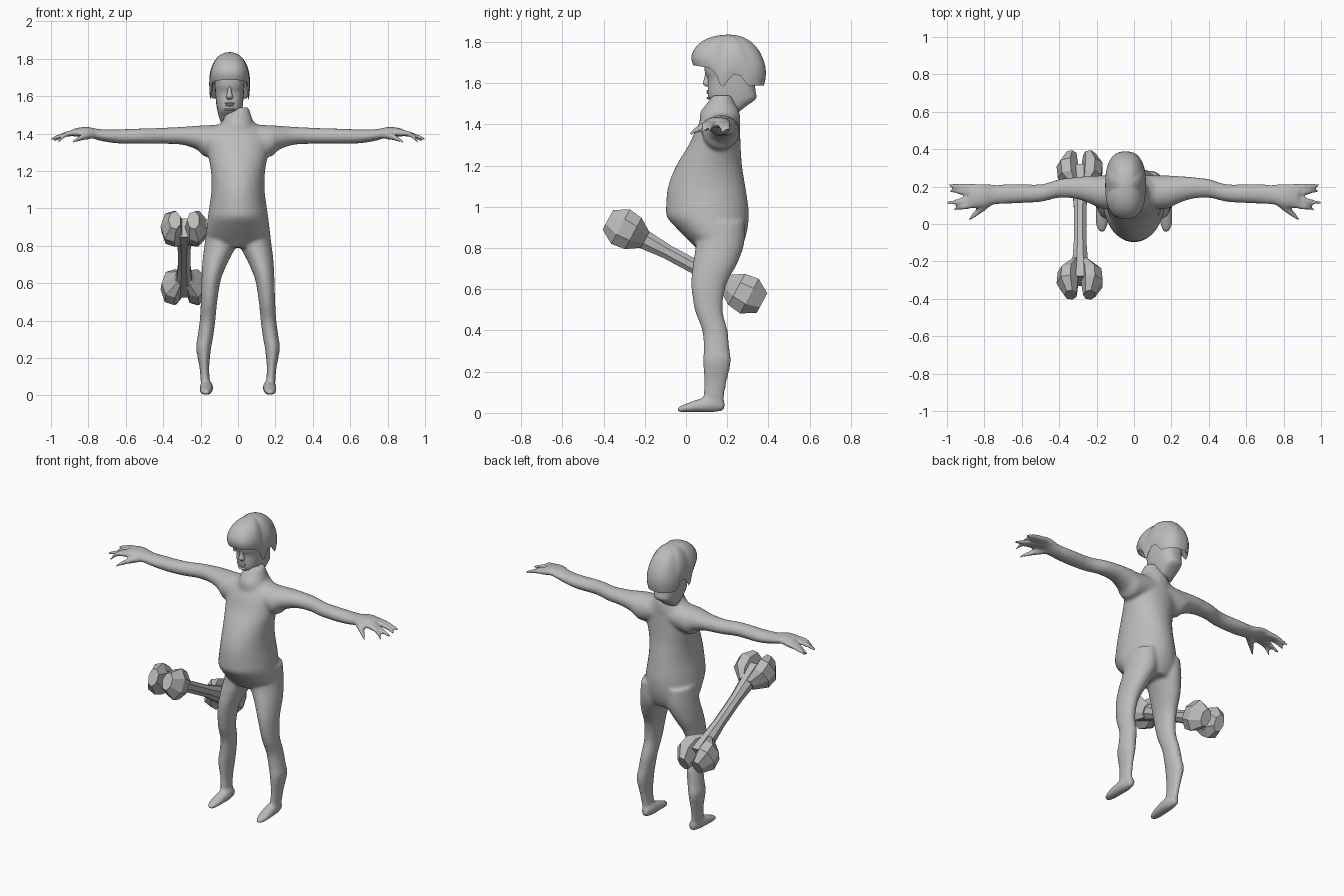
import bpy, bmesh, math
from mathutils import Vector

grey = bpy.data.materials.new("plain grey")
grey.diffuse_color = (0.5, 0.5, 0.5, 1)
X, Y, Z = Vector((1, 0, 0)), Vector((0, 1, 0)), Vector((0, 0, 1))


def spow(v, p):
    return math.copysign(abs(v) ** p, v)


def catmull(rings, steps):
    """Smoothly fill in extra rings between the given ones."""
    out = []
    for i in range(len(rings) - 1):
        p = [rings[max(0, min(len(rings) - 1, i + k))] for k in (-1, 0, 1, 2)]
        for s in range(steps):
            t = s / steps
            out.append([0.5 * (2 * b + (c - a) * t + (2 * a - 5 * b + 4 * c - d) * t * t
                               + (3 * b - a - 3 * c + d) * t ** 3) for a, b, c, d in zip(*p)])
    return out + [list(rings[-1])]


def skin(bm, loops):
    """Bridge loops of points and cap both ends."""
    vs = [[bm.verts.new(p) for p in loop] for loop in loops]
    n = len(vs[0])
    for a, b in zip(vs, vs[1:]):
        for i in range(n):
            bm.faces.new((a[i], a[(i + 1) % n], b[(i + 1) % n], b[i]))
    bm.faces.new(vs[0])
    bm.faces.new(vs[-1])


def loft(bm, rings, u, v, n=20, steps=4, power=1.0, side=1):
    """rings: (x, y, z, half size along u, half size along v)"""
    loops = []
    for x, y, z, a, b in (catmull(rings, steps) if steps > 1 else rings):
        loop = []
        for i in range(n):
            t = 2 * math.pi * (i + 0.5) / n
            p = Vector((x, y, z)) + u * a * spow(math.cos(t), power) + v * b * spow(math.sin(t), power)
            loop.append((p.x * side, p.y, p.z))
        loops.append(loop)
    skin(bm, loops)


def finish(bm, name, smooth=True, sharp=None):
    bmesh.ops.recalc_face_normals(bm, faces=bm.faces)
    for f in bm.faces:
        f.smooth = smooth
    me = bpy.data.meshes.new(name)
    bm.to_mesh(me)
    bm.free()
    me.materials.append(grey)
    ob = bpy.data.objects.new(name, me)
    bpy.context.collection.objects.link(ob)
    if sharp:
        bpy.ops.object.select_all(action='DESELECT')
        ob.select_set(True)
        bpy.context.view_layer.objects.active = ob
        bpy.ops.object.shade_smooth_by_angle(angle=math.radians(sharp))
    return ob


def upright(rows, x=0.0):
    """rows: (z, front y, back y, half width) -> rings"""
    return [(x, (f + b) / 2, z, w, (b - f) / 2) for z, f, b, w in rows]


# Body: torso, collar, limbs and hands fused into one skin
bm = bmesh.new()
loft(bm, upright([(0.79, 0.06, 0.26, 0.11), (0.84, 0.01, 0.285, 0.165), (0.90, -0.05, 0.30, 0.168),
                  (0.95, -0.092, 0.305, 0.162), (1.0, -0.097, 0.303, 0.155), (1.1, -0.087, 0.288, 0.142),
                  (1.2, -0.047, 0.272, 0.145), (1.3, 0.013, 0.265, 0.162), (1.38, 0.05, 0.262, 0.165),
                  (1.44, 0.085, 0.255, 0.12), (1.465, 0.11, 0.24, 0.07)]), X, Y, 32)
loft(bm, [(0, 0.165, 1.40, 0.12, 0.10), (0, 0.165, 1.46, 0.085, 0.095), (0, 0.17, 1.50, 0.07, 0.07),
          (0.01, 0.175, 1.54, 0.048, 0.045)], X, Y)
leg = [(0.085, 0.165, 0.93, 0.08, 0.12), (0.09, 0.165, 0.82, 0.088, 0.118), (0.12, 0.14, 0.72, 0.07, 0.107),
       (0.143, 0.11, 0.62, 0.052, 0.085), (0.155, 0.11, 0.50, 0.044, 0.068), (0.163, 0.14, 0.40, 0.042, 0.062),
       (0.175, 0.148, 0.31, 0.042, 0.063), (0.184, 0.15, 0.25, 0.04, 0.068), (0.18, 0.143, 0.15, 0.026, 0.055),
       (0.175, 0.135, 0.08, 0.025, 0.05), (0.17, 0.135, 0.03, 0.025, 0.045)]
foot = [(0.168, 0.187, 0.038, 0.02, 0.025), (0.168, 0.13, 0.042, 0.034, 0.04), (0.17, 0.06, 0.035, 0.036, 0.032),
        (0.172, 0.0, 0.024, 0.032, 0.021), (0.172, -0.04, 0.016, 0.018, 0.013)]
arm = [(0.06, 0.17, 1.375, 0.09, 0.075), (0.17, 0.17, 1.36, 0.09, 0.085), (0.22, 0.18, 1.378, 0.078, 0.064),
       (0.30, 0.192, 1.388, 0.06, 0.048), (0.40, 0.19, 1.388, 0.05, 0.043), (0.50, 0.165, 1.387, 0.047, 0.041),
       (0.64, 0.162, 1.385, 0.052, 0.038), (0.74, 0.157, 1.393, 0.053, 0.031), (0.81, 0.152, 1.41, 0.064, 0.026),
       (0.88, 0.15, 1.405, 0.064, 0.022)]
for s in (1, -1):
    loft(bm, leg, X, Y, side=s)
    loft(bm, foot, X, Z, side=s)
    loft(bm, arm, Y, Z, side=s)
    # Four fingers and a thumb
    for y0, y1, tip, drop in ((0.195, 0.208, 0.99, 1.375), (0.165, 0.178, 0.985, 1.362),
                              (0.135, 0.112, 1.0, 1.37), (0.105, 0.078, 0.965, 1.352)):
        loft(bm, [(0.85, y0, 1.405, 0.02, 0.018), (0.92, (y0 + y1) / 2, 1.396, 0.017, 0.015),
                  (tip, y1, drop, 0.009, 0.009)], Y, Z, 12, side=s)
    loft(bm, [(0.76, 0.13, 1.395, 0.03, 0.022), (0.82, 0.08, 1.385, 0.026, 0.02),
              (0.885, 0.022, 1.355, 0.01, 0.009)], Y, Z, 12, side=s)
body = finish(bm, "body")
m = body.modifiers.new("fuse", 'REMESH')
m.mode, m.voxel_size, m.use_smooth_shade = 'VOXEL', 0.01, True
m = body.modifiers.new("soften", 'SMOOTH')
m.factor, m.iterations = 0.5, 5

# Head with squared jaw and nape
HX = -0.045
bm = bmesh.new()
loft(bm, upright([(1.455, 0.19, 0.25, 0.045), (1.49, 0.15, 0.295, 0.058), (1.525, 0.112, 0.34, 0.066),
                  (1.56, 0.105, 0.338, 0.072), (1.62, 0.105, 0.332, 0.077), (1.66, 0.09, 0.332, 0.08),
                  (1.74, 0.09, 0.34, 0.085)], HX), X, Y, 28, 3, 0.75)
finish(bm, "head", sharp=40)

# Nose, lips and chin
bm = bmesh.new()
loft(bm, [(HX, 0.108, 1.655, 0.010, 0.014), (HX, 0.105, 1.62, 0.012, 0.018), (HX, 0.103, 1.597, 0.019, 0.022),
          (HX, 0.11, 1.583, 0.014, 0.012)], X, Y, 12, 3)
for z, w in ((1.562, 0.027), (1.552, 0.024), (1.528, 0.03)):
    loft(bm, [(HX, 0.112, z - 0.007, w * 0.6, 0.004), (HX, 0.11, z, w, 0.012),
              (HX, 0.112, z + 0.007, w * 0.6, 0.004)], X, Y, 12, 2)
finish(bm, "face_features")

# Helmet: dome whose rim dips into ear flaps and a nape guard
RIM = [(0.0, 1.69), (0.10, 1.675), (0.14, 1.645), (0.165, 1.583), (0.19, 1.583), (0.22, 1.645),
       (0.27, 1.635), (0.31, 1.587), (0.42, 1.59)]


def rim(y):
    for (a, za), (b, zb) in zip(RIM, RIM[1:]):
        if a <= y <= b:
            return za + (zb - za) * (y - a) / (b - a)


def helmet_loop(scale, s, n=72):
    loop = []
    for i in range(n):
        t = 2 * math.pi * i / n
        dx, dy = 0.112 * spow(math.cos(t), 0.8), 0.186 * spow(math.sin(t), 0.8)
        z0 = rim(0.207 + dy)
        loop.append((HX + dx * scale, 0.207 + dy * scale, z0 + (1.835 - z0) * s))
    return loop


bm = bmesh.new()
loops = [helmet_loop(0.75, 0.45), helmet_loop(0.86, 0.05)]
for k in range(15):
    s = math.sin(k / 14 * math.pi / 2) * 0.9995
    tuck = 0.08 * max(0, 1 - s / 0.4) ** 2
    loops.append(helmet_loop((1 - s ** 2.4) ** (1 / 2.2) * (1 - tuck), s))
skin(bm, loops)
finish(bm, "helmet", sharp=50)

# Faceted bone: shaft with a pair of knobs at each end
axis = Vector((0, 0.88, -0.475)).normalized()
up = axis.cross(X).normalized()
mid = Vector((-0.288, -0.005, 0.735))


def bone_ring(s, off, a, b):
    p = mid + axis * s + X * off
    return (p.x, p.y, p.z, a, b)


bm = bmesh.new()
loft(bm, [bone_ring(s, 0, a, b) for s, a, b in ((-0.34, 0.06, 0.06), (-0.24, 0.046, 0.052), (-0.1, 0.036, 0.038),
     (0.1, 0.036, 0.038), (0.24, 0.046, 0.052), (0.34, 0.06, 0.06))], X, up, 8, 1)
finish(bm, "bone_shaft", False)
bm = bmesh.new()
for end in (-1, 1):
    for s in (-1, 1):
        loft(bm, [bone_ring(end * d, s * off, a, b) for d, off, a, b in
                  ((0.22, 0.025, 0.025, 0.045), (0.285, 0.062, 0.058, 0.088),
                   (0.355, 0.066, 0.060, 0.098), (0.425, 0.05, 0.034, 0.055))], X, up, 7, 1)
finish(bm, "bone_knobs", False)
